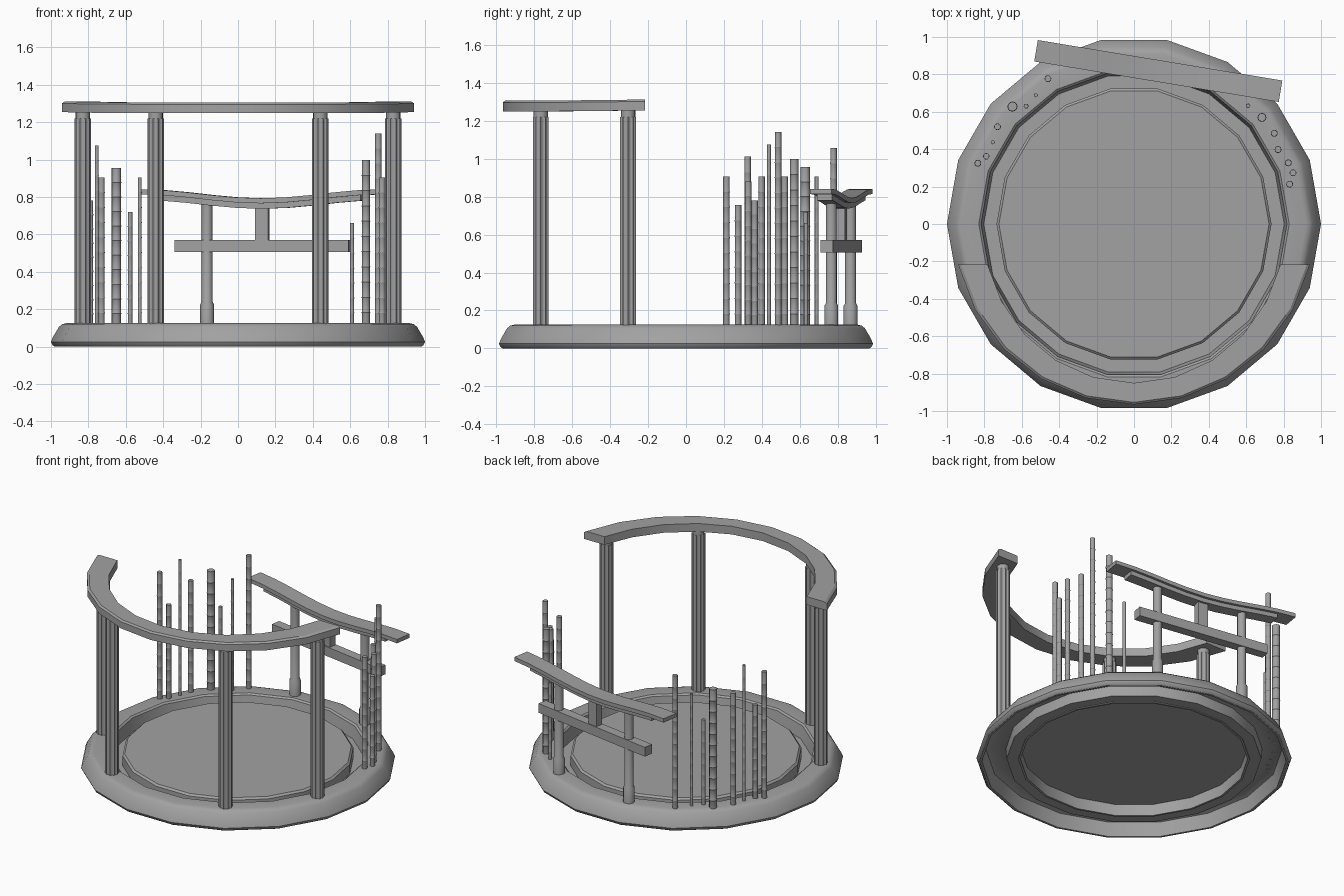
import bpy, bmesh, math
from mathutils import Vector, Matrix

cube = bpy.data.objects.get("Cube")
if cube:
    bpy.data.objects.remove(cube, do_unlink=True)

grey = bpy.data.materials.new("plain_grey")
grey.use_nodes = True
grey.diffuse_color = (0.36, 0.36, 0.36, 1)
grey.node_tree.nodes["Principled BSDF"].inputs["Base Color"].default_value = (0.36, 0.36, 0.36, 1)


def finish(name, bm):
    bmesh.ops.recalc_face_normals(bm, faces=bm.faces)
    mesh = bpy.data.meshes.new(name)
    bm.to_mesh(mesh)
    bm.free()
    mesh.materials.append(grey)
    obj = bpy.data.objects.new(name, mesh)
    bpy.context.collection.objects.link(obj)
    bpy.ops.object.select_all(action='DESELECT')
    obj.select_set(True)
    bpy.context.view_layer.objects.active = obj
    bpy.ops.object.shade_smooth_by_angle(angle=math.radians(32))
    return obj


def loft(name, sections, loop=False):
    """Skin a list of equal-sized closed cross-sections."""
    bm = bmesh.new()
    rings = [[bm.verts.new(p) for p in s] for s in sections]
    pairs = list(zip(rings, rings[1:]))
    if loop:
        pairs.append((rings[-1], rings[0]))
    else:
        bm.faces.new(rings[0])
        bm.faces.new(rings[-1])
    for a, b in pairs:
        for i in range(len(a)):
            j = (i + 1) % len(a)
            bm.faces.new((a[i], a[j], b[j], b[i]))
    return finish(name, bm)


def circle(x, y, z, r, sides, flute=0.0):
    """Horizontal ring of points; flute pulls every second point inward."""
    return [(x + (r - flute * (i % 2)) * math.cos(math.tau * i / sides),
             y + (r - flute * (i % 2)) * math.sin(math.tau * i / sides), z)
            for i in range(sides)]


def turned(name, x, y, profile, sides, flute=0.0):
    return loft(name, [circle(x, y, z, r, sides, flute) for r, z in profile])


# Base: hollow faceted ring whose inner wall drops to a narrow moat
base_profile = [(.98, 0), (.992, .008), (1, .025), (.99, .05), (.957, .106), (.94, .12),
                (.92, .125), (.83, .125), (.818, .115), (.803, .03), (.728, .03),
                (.728, .02), (.808, .02), (.814, .09), (.9, .105), (.94, .09), (.965, 0)]
steps = [math.tau * i / 18 for i in range(18)]
loft("base_ring", [[(r * math.cos(a), r * math.sin(a), z) for r, z in base_profile]
                   for a in steps], loop=True)

# Floor: shallow drum, open underneath, with a bevelled rim
turned("floor_drum", 0, 0, [(.72, .095), (.72, .015), (.735, .015), (.735, .098), (.722, .11)], 18)

# Front columns: fluted shafts with plain cores, collars at the top
for side, label in ((-1, "right"), (1, "left")):
    for px, py, place in ((.83, -.305, "rear"), (.44, -.765, "front")):
        name = f"{place}_{label}_column"
        turned(name, side * px, py, [(.044, .12), (.044, 1.22)], 20, .008)
        turned(name + "_core", side * px, py, [(.038, .11), (.038, 1.26)], 16)

# Curved top beam, cut square across at both ends
sections = []
segments = 10
for i in range(segments + 1):
    t = i / segments
    a_in = math.radians(15.4 + t * 149.2)
    a_out = math.radians(12.9 + t * 154.2)
    r_in = .81 + .04 * math.sin(a_in) ** 2
    lift = .006 * abs(2 * t - 1) ** 3
    inner = (-r_in * math.cos(a_in), -r_in * math.sin(a_in))
    outer = (-.965 * math.cos(a_out), -.965 * math.sin(a_out))
    mid = [outer[k] * .9 + inner[k] * .1 for k in range(2)]
    sections.append([(*inner, 1.248 + lift), (*outer, 1.248 + lift), (*outer, 1.295 + lift),
                     (*mid, 1.305 + lift), (*inner, 1.305 + lift)])
loft("curved_top_beam", sections)

# Rear frame, turned slightly about the vertical
frame = Matrix.Translation(Vector((.13, .818, 0))) @ Matrix.Rotation(math.radians(-9.4), 4, 'Z')


def bar(name, length, width, z0, z1, sag=0.0, cuts=1):
    out = []
    for i in range(cuts + 1):
        u = (i / cuts - .5) * length
        rise = sag * (1 - math.cos(math.pi * min(abs(u) / .66, 1))) / 2
        out.append([frame @ Vector((u, v, z + rise)) for v, z in
                    ((-width / 2, z0), (width / 2, z0), (width / 2, z1), (-width / 2, z1))])
    return loft(name, out)


bar("upper_rail", 1.325, .116, .766, .793, sag=.048, cuts=10)
bar("lower_rail", 1.08, .08, .737, .768, sag=.047, cuts=8)
bar("tie_beam", .943, .065, .505, .57)
bar("middle_strut", .07, .05, .565, .745)
for u, label in ((-.299, "right"), (.322, "left")):
    p = frame @ Vector((u, 0, 0))
    turned(f"rear_{label}_post", p.x, p.y,
           [(.037, .1), (.037, .225), (.029, .24), (.029, .765)], 14)


# Bamboo canes with slim nodes: x, y, radius, height
def cane(name, x, y, r, top):
    count = max(4, round(top / .09))
    gap = (top - .1) / count
    profile = [(r, .1)]
    for i in range(1, count):
        z = .1 + i * gap
        profile += [(r, z - .004), (r * 1.08, z), (r, z + .004)]
    profile.append((r, top))
    turned(name, x, y, profile, 12)


right_canes = [(-.46, .777, .017, 1.055), (-.525, .688, .01, .905), (-.577, .63, .012, .72),
               (-.65, .628, .025, .955), (-.73, .52, .017, .905), (-.755, .437, .01, 1.075),
               (-.79, .362, .016, .78), (-.835, .325, .017, 1.01)]
left_canes = [(.61, .632, .011, .66), (.684, .57, .022, .997), (.75, .485, .017, 1.14),
              (.77, .398, .017, .905), (.825, .327, .017, .88), (.85, .274, .017, .755),
              (.832, .213, .017, .905)]
for label, canes in (("right", right_canes), ("left", left_canes)):
    for i, c in enumerate(canes, 1):
        cane(f"{label}_cane_{i}", *c)
